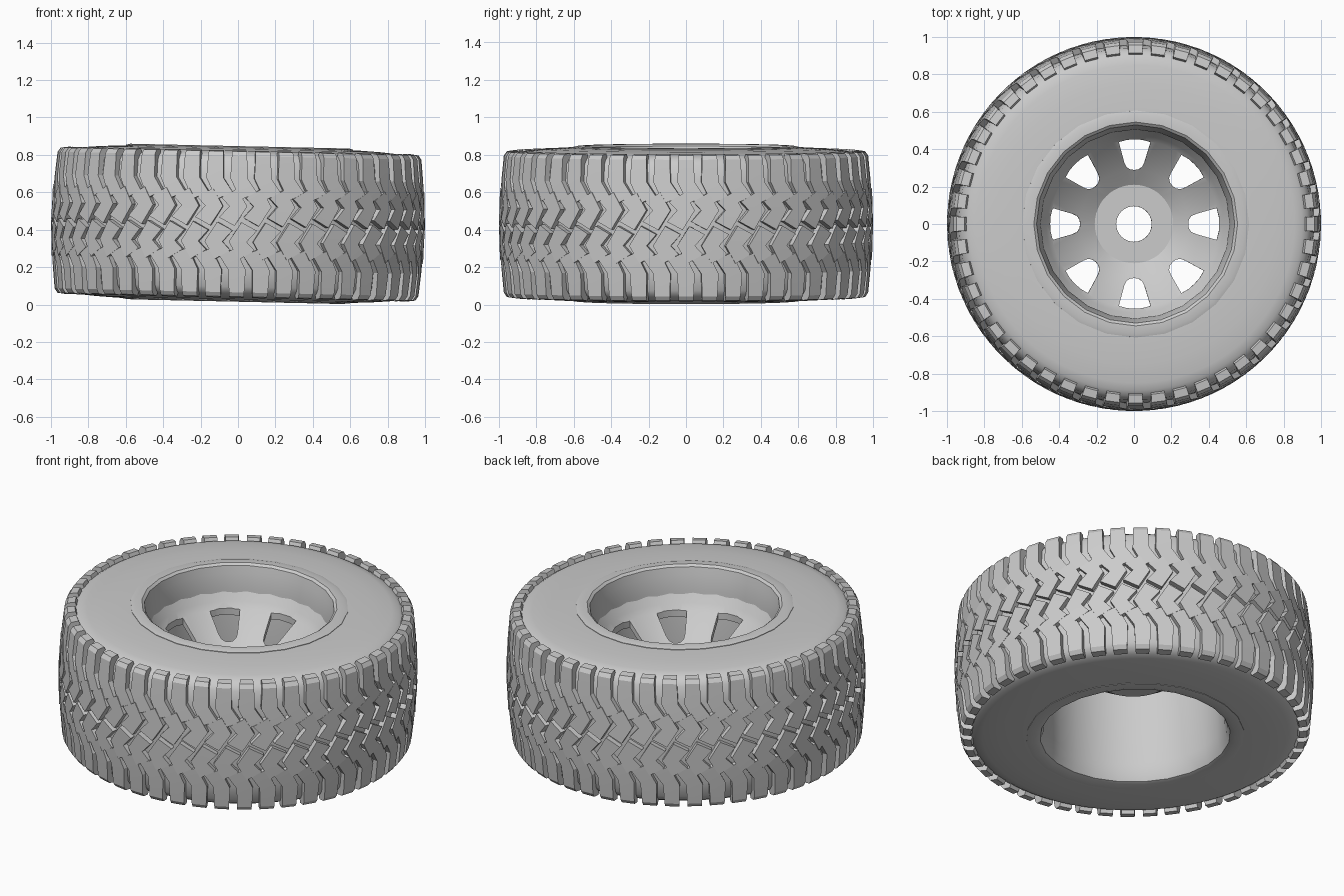
import bpy, bmesh
from math import sin, cos, pi, radians
from mathutils import Matrix, Vector

if "Cube" in bpy.data.objects:
    bpy.data.objects.remove(bpy.data.objects["Cube"])

TILT = Matrix.Translation((0, 0, 0.43)) @ Matrix.Rotation(0.022, 4, 'Y')
LUGS = 48


def finish(name, bm, angle=30):
    bmesh.ops.recalc_face_normals(bm, faces=bm.faces[:])
    me = bpy.data.meshes.new(name)
    bm.to_mesh(me)
    bm.free()
    ob = bpy.data.objects.new(name, me)
    bpy.context.collection.objects.link(ob)
    ob.matrix_world = TILT
    if angle:
        smooth(ob, angle)
    return ob


def smooth(ob, angle):
    bpy.ops.object.select_all(action='DESELECT')
    ob.select_set(True)
    bpy.context.view_layer.objects.active = ob
    bpy.ops.object.shade_smooth_by_angle(angle=radians(angle))


def revolve(name, profile, segs, angle=30):
    """Spin a closed (radius, z) profile around the axle."""
    bm = bmesh.new()
    rings = []
    for i in range(segs):
        a = 2 * pi * i / segs
        rings.append([bm.verts.new((r * cos(a), r * sin(a), z)) for r, z in profile])
    n = len(profile)
    for i in range(segs):
        p, q = rings[i], rings[(i + 1) % segs]
        for j in range(n):
            k = (j + 1) % n
            bm.faces.new((p[j], q[j], q[k], p[k]))
    return finish(name, bm, angle)


def mirrored(half):
    return half + [(r, -z) for r, z in reversed(half)]


# tyre carcass: bead, flat sidewall, rounded shoulder, crown
revolve("tire_body", mirrored([
    (0.58, 0.36), (0.60, 0.408), (0.62, 0.408), (0.75, 0.401), (0.85, 0.392),
    (0.89, 0.383), (0.92, 0.365), (0.942, 0.335), (0.955, 0.25), (0.965, 0.1)]), 96, 40)

# rim barrel with a rolled lip on both sides
revolve("rim_barrel", [
    (0.607, 0.39), (0.607, 0.411), (0.587, 0.417), (0.545, 0.417), (0.53, 0.405),
    (0.52, 0.36), (0.505, 0.27), (0.505, -0.3), (0.515, -0.37), (0.53, -0.405),
    (0.56, -0.415), (0.607, -0.411), (0.607, -0.39), (0.54, -0.36), (0.53, 0.0),
    (0.54, 0.36)], 24, 35)

# dished wheel disc with central bore
disc = revolve("wheel_disc", [
    (0.51, 0.265), (0.475, 0.21), (0.45, 0.175), (0.29, 0.05), (0.21, -0.005),
    (0.095, -0.005), (0.095, -0.045), (0.20, -0.045), (0.29, 0.01), (0.45, 0.135),
    (0.51, 0.21)], 48, 0)

# eight window cutters for the disc
half = [(0.452, 0.0), (0.45, 0.04), (0.438, 0.085), (0.33, 0.054),
        (0.305, 0.042), (0.292, 0.022), (0.289, 0.0)]
outline = half + [(r, -t) for r, t in reversed(half[1:-1])]
bm = bmesh.new()
for i in range(8):
    rot = Matrix.Rotation(i * pi / 4, 4, 'Z')
    lo, hi = [[bm.verts.new(rot @ Vector((r, t, z))) for r, t in outline] for z in (-0.3, 0.4)]
    bm.faces.new(lo[::-1])
    bm.faces.new(hi)
    for j in range(len(outline)):
        k = (j + 1) % len(outline)
        bm.faces.new((lo[j], lo[k], hi[k], hi[j]))
cutter = finish("window_cutter", bm, 0)
cutter.hide_render = True
mod = disc.modifiers.new("windows", 'BOOLEAN')
mod.operation, mod.object, mod.solver = 'DIFFERENCE', cutter, 'EXACT'
bpy.context.view_layer.objects.active = disc
bpy.ops.object.modifier_apply(modifier=mod.name)
bpy.data.objects.remove(cutter)
smooth(disc, 30)


def tread_row(name, sections, phase):
    """Ring of lugs and its half-turn twin on the other side of the tread.
    Section: (arc offset, half width, end slant, top r, top z, base r, base z)."""
    bm = bmesh.new()
    for side in (1, -1):
        for i in range(LUGS):
            a0 = 2 * pi * (i + phase * side) / LUGS
            loops = []
            for s, w, slant, rt, zt, rb, zb in sections:
                ring = []
                for e, r, z in ((-w, rt, zt - slant), (w, rt, zt + slant),
                                (w, rb, zb + slant), (-w, rb, zb - slant)):
                    a = a0 + side * (s + e)
                    ring.append(bm.verts.new((r * cos(a), r * sin(a), side * z)))
                loops.append(ring)
            for p, q in zip(loops, loops[1:]):
                for j in range(4):
                    k = (j + 1) % 4
                    bm.faces.new((p[j], p[k], q[k], q[j]))
            bm.faces.new(loops[0][::-1])
            bm.faces.new(loops[-1])
    return finish(name, bm, 25)


# shoulder lugs wrapping over the sidewall, bending towards the crown
tread_row("shoulder_lugs", [
    (0.0, 0.040, 0, 0.915, 0.394, 0.90, 0.36),
    (0.0, 0.041, 0, 0.958, 0.388, 0.92, 0.34),
    (0.0, 0.042, 0, 0.974, 0.365, 0.93, 0.33),
    (0.0, 0.047, 0, 0.986, 0.245, 0.94, 0.245),
    (0.055, 0.044, 0.02, 0.993, 0.150, 0.95, 0.150)], 0.0)

# interlocking chevron lugs in the middle of the tread
tread_row("centre_lugs", [
    (0.015, 0.042, 0.025, 0.994, 0.165, 0.95, 0.165),
    (0.065, 0.048, 0.0, 0.997, 0.095, 0.95, 0.095),
    (0.005, 0.042, -0.022, 1.0, 0.012, 0.95, 0.012)], 0.5)
